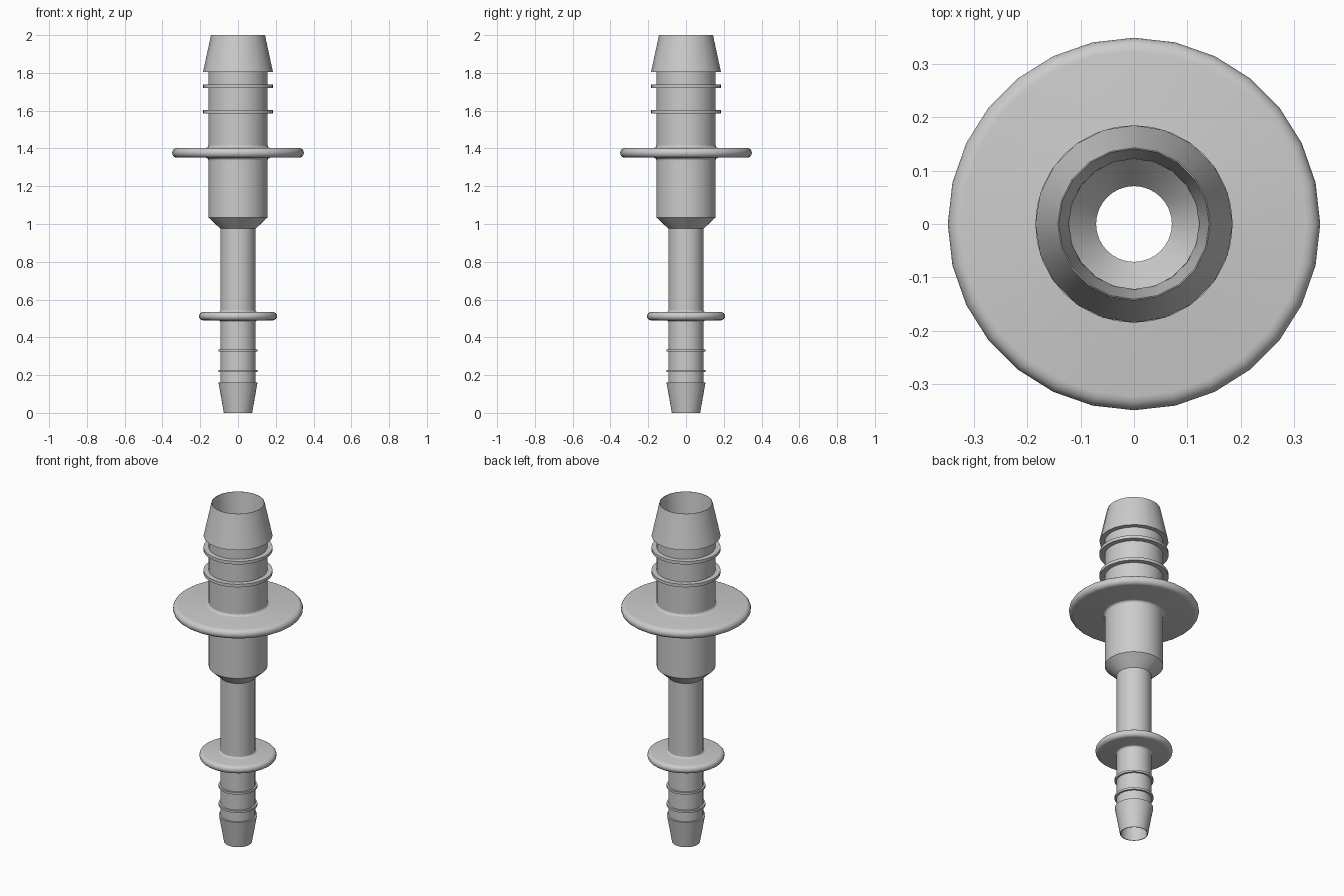
import bpy
import bmesh
from math import sin, cos, pi, radians

if "Cube" in bpy.data.objects:
    bpy.data.objects.remove(bpy.data.objects["Cube"])


def lathe(name, profile, sides, closed=False):
    """Revolve (radius, z) points round z; the outside runs upward."""
    bm = bmesh.new()
    rings = [[bm.verts.new((r * cos(2 * pi * j / sides), r * sin(2 * pi * j / sides), z))
              for j in range(sides)] for r, z in profile]
    pairs = list(zip(rings, rings[1:]))
    if closed:
        pairs.append((rings[-1], rings[0]))
    for a, b in pairs:
        for j in range(sides):
            k = (j + 1) % sides
            bm.faces.new((a[j], a[k], b[k], b[j]))
    mesh = bpy.data.meshes.new(name)
    bm.to_mesh(mesh)
    bm.free()
    obj = bpy.data.objects.new(name, mesh)
    bpy.context.collection.objects.link(obj)
    bpy.ops.object.select_all(action='DESELECT')
    obj.select_set(True)
    bpy.context.view_layer.objects.active = obj
    bpy.ops.object.shade_smooth_by_angle(angle=radians(33))
    return obj


def arc(r, z, radius, start, end, steps):
    """Points of an arc in the (radius, z) plane, angles in degrees."""
    angles = [radians(start + (end - start) * i / steps) for i in range(steps + 1)]
    return [(r + radius * cos(a), z + radius * sin(a)) for a in angles]


def flange(name, hub, rim, z, half, fillet):
    """Round-edged disc with small fillets against the tube."""
    profile = arc(hub + fillet, z - half - fillet, fillet, 180, 90, 4)
    profile += arc(rim - half, z, half, -90, 90, 8)
    profile += arc(hub + fillet, z + half + fillet, fillet, 270, 180, 4)
    lathe(name, profile, 28)


def ridge(name, hub, rim, z, half):
    """Thin square-edged sealing ring."""
    lathe(name, [(hub, z - half), (rim, z - half), (rim, z + half), (hub, z + half)], 32)


# Stepped hollow tube with the tapered lower barb and funnel-shaped bore
lathe("stepped_tube", [
    (0.071, 0), (0.075, 0), (0.103, 0.16), (0.093, 0.16),
    (0.093, 0.975), (0.157, 1.035), (0.157, 1.81),
    (0.122, 1.81), (0.122, 1.03), (0.071, 0.97)], 32, closed=True)

# Upper tapered barb with a thin lip
lathe("upper_barb", [
    (0.15, 1.805), (0.185, 1.805), (0.143, 2.0), (0.141, 2.0), (0.122, 1.80)], 20)

# Stop flanges
flange("upper_flange", 0.157, 0.349, 1.377, 0.026, 0.014)
flange("lower_flange", 0.093, 0.207, 0.512, 0.022, 0.010)

# Sealing rings
for i, z in enumerate((1.595, 1.73), 1):
    ridge(f"upper_ridge_{i}", 0.155, 0.185, z, 0.009)
for i, z in enumerate((0.222, 0.33), 1):
    ridge(f"lower_ridge_{i}", 0.091, 0.104, z, 0.006)
